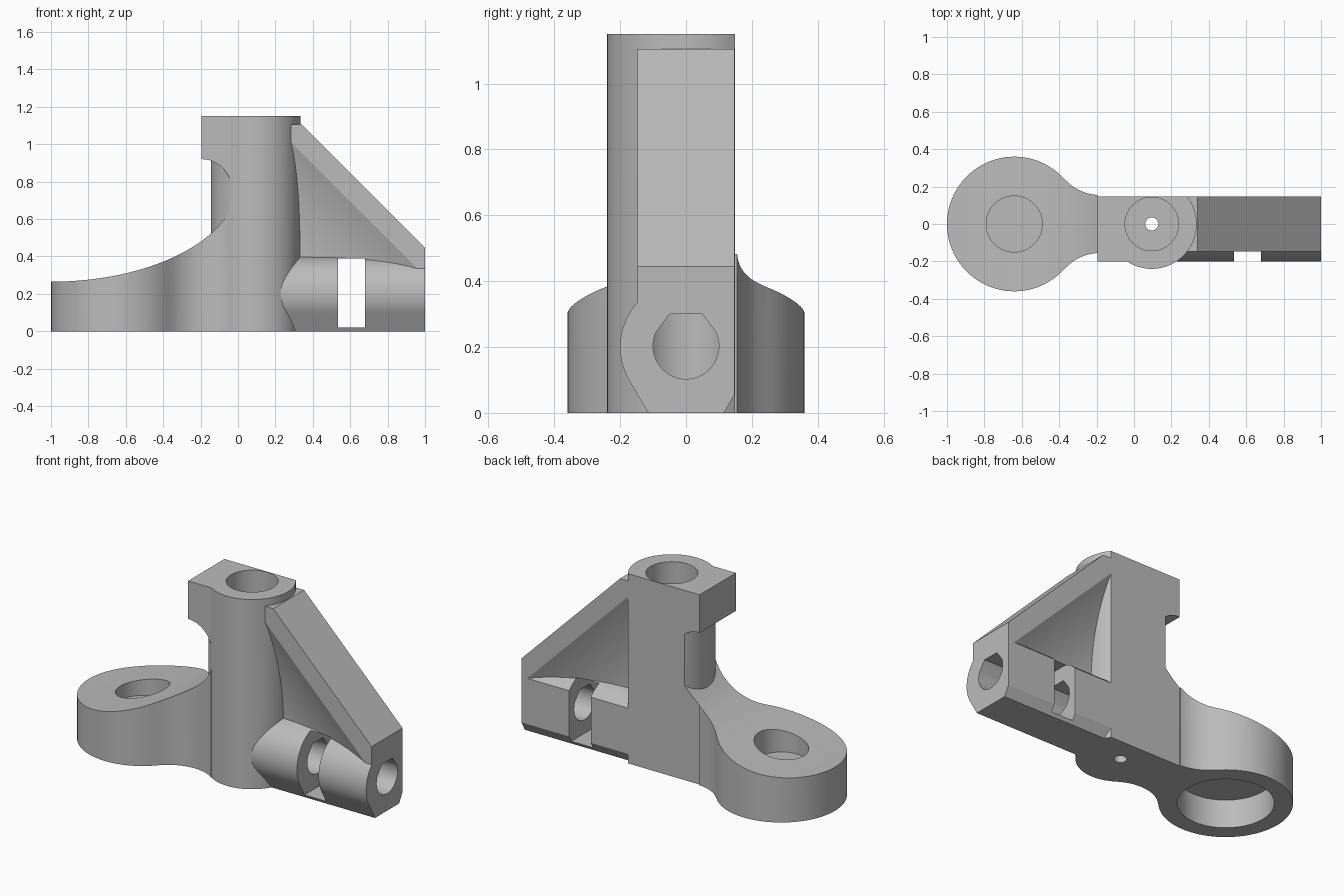
import bpy
import bmesh
from math import sin, cos, radians, sqrt
from mathutils import Vector

if "Cube" in bpy.data.objects:
    bpy.data.objects.remove(bpy.data.objects["Cube"])

BACK = 0.148        # flat rear plane
COL_X, COL_R = 0.095, 0.24
RING_X, RING_R = -0.64, 0.36

grey = bpy.data.materials.new("plain grey")
grey.use_nodes = True
COLOUR = (0.5, 0.5, 0.5, 1)
grey.diffuse_color = COLOUR
grey.node_tree.nodes["Principled BSDF"].inputs["Base Color"].default_value = COLOUR


def arc(cx, cy, rx, a0, a1, n=32, ry=None):
    """Points along an arc, angles in degrees."""
    ry = ry or rx
    steps = [radians(a0 + (a1 - a0) * i / n) for i in range(n + 1)]
    return [(cx + rx * cos(a), cy + ry * sin(a)) for a in steps]


def circle(cx, cy, r):
    return arc(cx, cy, r, 0, 360, 64)[:-1]


PLACE = {
    "x": lambda u, v, w: (w, u, v),
    "y": lambda u, v, w: (u, w, v),
    "z": lambda u, v, w: (u, v, w),
}


def prism(name, points, place, lo, hi):
    """Extrude a 2D outline between two positions along an axis."""
    place = PLACE.get(place, place)
    bm = bmesh.new()
    rings = [[bm.verts.new(place(u, v, w)) for u, v in points] for w in (lo, hi)]
    for ring in rings:
        bm.faces.new(ring)
    n = len(points)
    for i in range(n):
        j = (i + 1) % n
        bm.faces.new((rings[0][i], rings[0][j], rings[1][j], rings[1][i]))
    bmesh.ops.recalc_face_normals(bm, faces=bm.faces)
    mesh = bpy.data.meshes.new(name)
    bm.to_mesh(mesh)
    bm.free()
    mesh.materials.append(grey)
    ob = bpy.data.objects.new(name, mesh)
    bpy.context.collection.objects.link(ob)
    return ob


def box(name, x0, x1, y0, y1, z0, z1):
    return prism(name, [(x0, y0), (x1, y0), (x1, y1), (x0, y1)], "z", z0, z1)


def combine(target, tool, operation):
    """Apply a boolean and discard the tool."""
    mod = target.modifiers.new(operation, "BOOLEAN")
    mod.operation, mod.object, mod.solver = operation, tool, "EXACT"
    bpy.context.view_layer.objects.active = target
    bpy.ops.object.modifier_apply(modifier=mod.name)
    bpy.data.objects.remove(tool)


# Column: cylinder with a flat back
column = prism("bracket_body", arc(COL_X, 0, COL_R, 141.9, 398.1, 64), "z", 0, 1.15)

# Ring lug with filleted neck, scooped along an elliptical top
outline = (arc(RING_X, 0, RING_R, 41.5, 318.5, 64)
           + arc(-0.182, -0.405, 0.25, 138.5, 55.6, 20)[1:]
           + [(0.05, -0.1), (0.05, BACK), (-0.195, BACK)]
           + arc(-0.182, 0.405, 0.25, 267, 221.5, 14)[:-1])
lug = prism("ring_lug", outline, "z", 0, 0.8)
scoop = prism("scoop", arc(-1, 0.8, 1, 180, 360, 96, 0.535) + [(0, 1), (-2, 1)], "y", -1, 1)
combine(lug, scoop, "DIFFERENCE")

# Squared head with a rounded underside
head_side = ([(-0.195, 1.15), (COL_X, 1.15), (COL_X, 0.816)]
             + arc(-0.195, 0.76, 0.16, 20.4, 90, 16))
head = prism("head_block", head_side, "y", -0.2, BACK)

# Horizontal barrel: round with tapered base and flat back
rear = 42.3
barrel_side = ([(0.115, 0), (BACK, 0.057)]
               + arc(0, 0.2, 0.2, rear, 210, 48) + [(-0.115, 0)])
barrel = prism("arm_barrel", barrel_side, "x", COL_X, 1)

# Diagonal rib with a web that thins in a smooth curve beneath it
web = []
for i in range(21):
    s = 0.6 * i / 20
    web.append((s, BACK - 0.11 * (1 - (1 - s / 0.6) ** 2)))
half = [(-0.15, BACK)] + web + [(1.1, 0.038)]
section = half + [(s, -y) for s, y in reversed(half)]
origin = Vector((0.6475, 0, 0.6475))
down, along = Vector((-0.5, 0, -0.5)), Vector((1, 0, -1)) / sqrt(2)
gusset = prism("gusset", section,
               lambda s, y, t: origin + down * s + along * t + Vector((0, y, 0)), -1.5, 1.5)
combine(gusset, box("gusset_limits", 0.15, 1, -0.3, 0.3, 0.2, 1.105), "INTERSECT")

for part in (lug, head, barrel, gusset):
    combine(column, part, "UNION")

# Bores, pilot hole, bolt passage and nut slot
cutters = [
    prism("column_bore", circle(COL_X, 0, 0.143), "z", 0.1, 1.3),
    prism("pilot_hole", circle(COL_X, 0, 0.035), "z", -0.1, 0.2),
    prism("ring_top_bore", circle(RING_X, 0, 0.15), "z", 0.19, 0.6),
    prism("ring_lower_bore", circle(RING_X, 0, 0.26), "z", -0.1, 0.17),
    prism("bolt_passage", arc(0, 0.203, 0.1, 155, 385, 48) + [(0.05, 0.3), (-0.05, 0.3)],
          "x", COL_X, 1.1),
    box("nut_slot", 0.535, 0.68, -0.4, 0.4, 0.02, 0.388),
]
for cutter in cutters:
    combine(column, cutter, "DIFFERENCE")

# Smooth curved walls, keep edges crisp
bpy.ops.object.select_all(action="DESELECT")
column.select_set(True)
bpy.context.view_layer.objects.active = column
bpy.ops.object.shade_smooth_by_angle(angle=radians(25))
